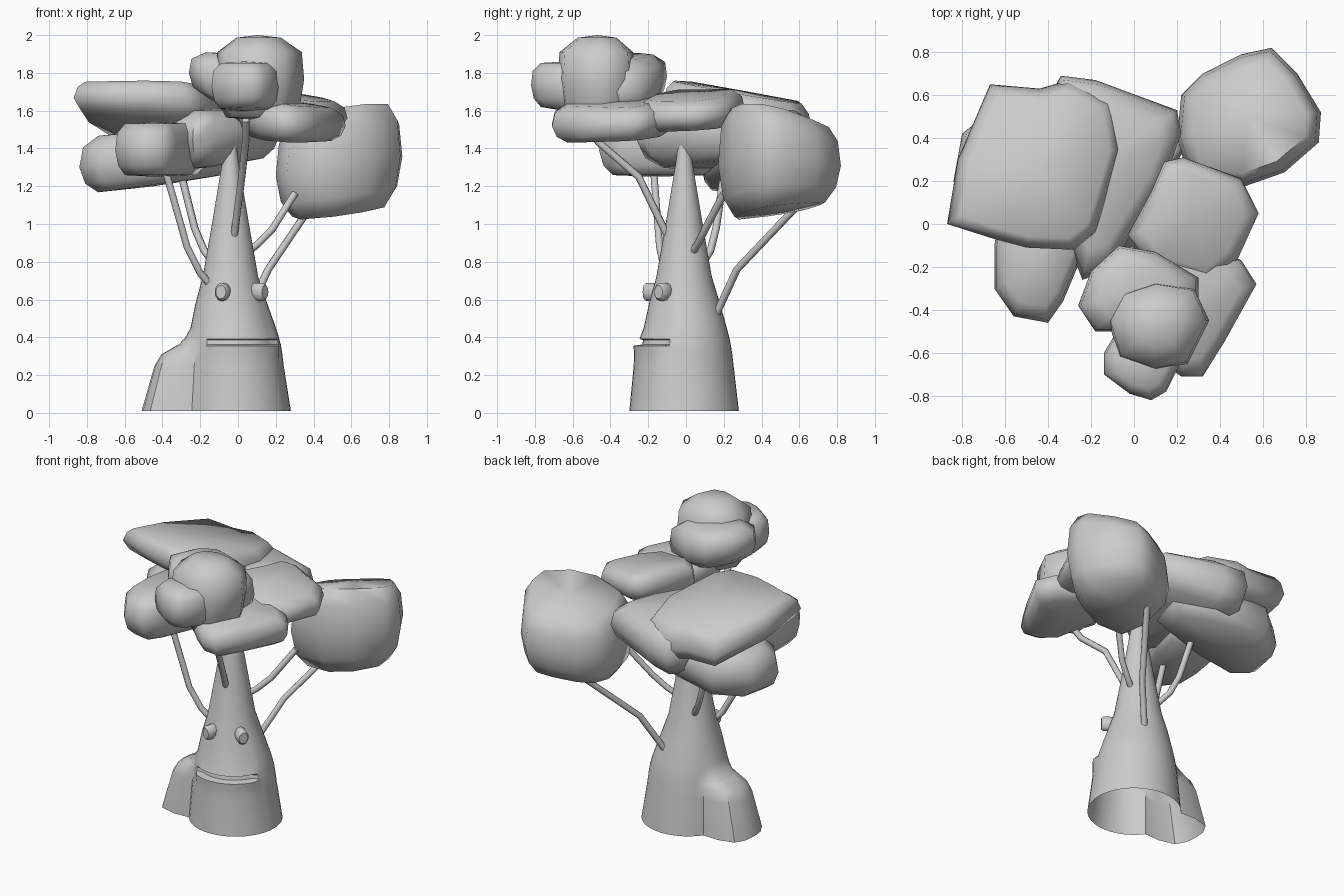
import bpy, bmesh, math
from mathutils import Vector


def finish(name, bm, angle=70):
    bmesh.ops.recalc_face_normals(bm, faces=bm.faces)
    me = bpy.data.meshes.new(name)
    bm.to_mesh(me)
    bm.free()
    ob = bpy.data.objects.new(name, me)
    bpy.context.collection.objects.link(ob)
    bpy.ops.object.select_all(action='DESELECT')
    ob.select_set(True)
    bpy.context.view_layer.objects.active = ob
    bpy.ops.object.shade_smooth_by_angle(angle=math.radians(angle))
    return ob


def bridge(bm, rings):
    for a, b in zip(rings, rings[1:]):
        n = len(a)
        for i in range(n):
            bm.faces.new((a[i], a[(i + 1) % n], b[(i + 1) % n], b[i]))


def clump(name, outline, bottom, top, caps=(0.68, 0.72), tilt_b=(0, 0), tilt_t=(0, 0)):
    """Rounded leaf mass: a plan outline lofted between two tilted planes."""
    bm = bmesh.new()
    n = len(outline)
    c = Vector((sum(p[0] for p in outline) / n, sum(p[1] for p in outline) / n))

    def point(p, s, t):
        d = (Vector(p) - c) * s
        zb = bottom + tilt_b[0] * d.x + tilt_b[1] * d.y
        zt = top + tilt_t[0] * d.x + tilt_t[1] * d.y
        return bm.verts.new((c.x + d.x, c.y + d.y, zb + (zt - zb) * t))

    levels = [(caps[0], 0.03), (0.92, 0.2), (1.0, 0.48), (0.95, 0.8), (caps[1], 0.97)]
    rings = [[point(p, s, t) for p in outline] for s, t in levels]
    bridge(bm, rings)
    for ring, t in ((rings[0], 0), (rings[-1], 1)):
        mid = point(c, 0, t)
        for i in range(n):
            bm.faces.new((ring[i], ring[(i + 1) % n], mid))
    return finish(name, bm, 75)


def branch(name, pts, r=0.02):
    cu = bpy.data.curves.new(name, 'CURVE')
    cu.dimensions = '3D'
    cu.bevel_depth = r
    cu.bevel_resolution = 2
    cu.use_fill_caps = True
    sp = cu.splines.new('POLY')
    sp.points.add(len(pts) - 1)
    for q, p in zip(sp.points, pts):
        q.co = (*p, 1)
    ob = bpy.data.objects.new(name, cu)
    bpy.context.collection.objects.link(ob)


# Trunk: z, axis x, radius, root bulge, mouth offset; open at the bottom
bm = bmesh.new()
N = 40
face_dir = math.radians(-70)
rings = []
for z, ax, r, root, mouth in [
        (0.01, -0.01, 0.29, 0.21, 0), (0.25, -0.02, 0.262, 0.16, 0.005),
        (0.31, -0.02, 0.255, 0.13, 0.01), (0.355, -0.02, 0.248, 0.06, 0.02),
        (0.362, -0.02, 0.247, 0.045, -0.025), (0.385, -0.022, 0.242, 0.03, -0.025),
        (0.392, -0.022, 0.241, 0.02, -0.005), (0.45, -0.025, 0.226, 0, -0.012),
        (0.58, -0.035, 0.19, 0, -0.005), (0.72, -0.04, 0.147, 0, 0),
        (1.0, -0.04, 0.098, 0, 0), (1.32, -0.04, 0.045, 0, 0), (1.5, -0.04, 0.02, 0, 0)]:
    ring = []
    for i in range(N):
        a = 2 * math.pi * i / N
        d_root = abs(a - math.pi)
        d_face = abs(math.remainder(a - face_dir, 2 * math.pi))
        rr = r + root * max(0, 1 - (d_root / 0.55) ** 4)
        if d_face < 0.85:
            rr += mouth
        ring.append(bm.verts.new((ax + rr * math.cos(a), -0.01 + rr * math.sin(a), z)))
    rings.append(ring)
bridge(bm, rings)
bm.faces.new(rings[-1])
finish("trunk", bm, 40)

# Eyes: short stubs pointing outward from the trunk
for side, deg in (("left", -106), ("right", -38)):
    a = math.radians(deg)
    bpy.ops.mesh.primitive_cylinder_add(vertices=10, radius=0.046, depth=0.1)
    eye = bpy.context.object
    eye.name = side + "_eye"
    eye.scale = (1.1, 0.85, 1)
    eye.rotation_euler = (0, math.pi / 2, a)
    eye.location = (-0.03 + 0.17 * math.cos(a), -0.01 + 0.17 * math.sin(a), 0.64)
    bv = eye.modifiers.new("round", 'BEVEL')
    bv.width = 0.012
    bpy.ops.object.shade_smooth_by_angle(angle=math.radians(50))

# Branches
for name, pts in {
    "branch_left_front": [(-0.13, -0.08, 0.66), (-0.2, -0.11, 0.74), (-0.27, -0.14, 0.88), (-0.38, -0.17, 1.27)],
    "branch_left_back": [(-0.12, 0.08, 0.78), (-0.18, 0.13, 0.86), (-0.23, 0.16, 0.98), (-0.3, 0.2, 1.26)],
    "branch_right_front": [(0.02, 0.02, 0.83), (0.1, 0.06, 0.89), (0.18, 0.1, 0.97), (0.3, 0.2, 1.16)],
    "branch_right_back": [(0.04, 0.15, 0.5), (0.16, 0.27, 0.76), (0.43, 0.65, 1.16)],
    "branch_front": [(-0.02, -0.1, 0.94), (0.02, -0.25, 1.25), (0.04, -0.46, 1.43), (0.04, -0.55, 1.55)],
}.items():
    branch(name, pts)

# Leaf masses, left side
clump("leaves_left_top",
      [(-0.87, 0.0), (-0.82, 0.3), (-0.67, 0.65), (-0.44, 0.63), (-0.3, 0.67), (-0.1, 0.58),
       (-0.06, 0.35), (-0.18, -0.04), (-0.28, -0.12), (-0.5, -0.11), (-0.65, -0.07)],
      1.47, 1.71, (0.62, 0.86), (-0.1, -0.25), (-0.03, -0.17))
clump("leaves_left_middle",
      [(-0.24, -0.26), (-0.12, -0.22), (0.14, 0.2), (0.22, 0.42), (0.2, 0.53), (-0.18, 0.67),
       (-0.34, 0.69), (-0.45, 0.5), (-0.38, 0.1)], 1.3, 1.61, (0.75, 0.75), (0.15, 0))
clump("leaves_left_front",
      [(-0.65, -0.1), (-0.65, -0.3), (-0.56, -0.43), (-0.4, -0.46), (-0.33, -0.36),
       (-0.2, -0.05), (-0.15, 0.18), (-0.6, 0.2)], 1.25, 1.54, (0.75, 0.75))
clump("leaves_left_low",
      [(-0.84, 0.2), (-0.74, 0.08), (-0.4, 0.08), (-0.02, 0.15), (0.05, 0.4), (-0.2, 0.55),
       (-0.6, 0.58), (-0.8, 0.42)], 1.2, 1.5, (0.75, 0.75), (0.14, 0), (0.08, 0))

# Leaf mass, right back
clump("leaves_right",
      [(0.22, 0.6), (0.32, 0.7), (0.5, 0.79), (0.64, 0.82), (0.76, 0.7), (0.87, 0.52),
       (0.86, 0.38), (0.7, 0.24), (0.5, 0.17), (0.26, 0.2), (0.2, 0.4)],
      1.06, 1.57, (0.74, 0.8), (0.1, 0.15), (0.22, -0.25))

# Leaf masses, front and crown
clump("leaves_front_back",
      [(-0.03, -0.05), (0.08, 0.15), (0.14, 0.29), (0.23, 0.31), (0.5, 0.21), (0.58, 0.05),
       (0.48, -0.17), (0.35, -0.28), (0.08, -0.2)],
      1.5, 1.69, (0.72, 0.78), (-0.05, 0.06), (-0.15, 0.08))
clump("leaves_front_low",
      [(0.0, -0.3), (0.1, -0.62), (0.22, -0.71), (0.32, -0.71), (0.42, -0.55), (0.57, -0.28),
       (0.5, -0.17), (0.25, -0.05), (0.05, -0.1)],
      1.44, 1.65, (0.74, 0.75), (-0.05, 0.06), (-0.15, 0.05))
clump("leaves_crown_peak",
      [(-0.12, -0.45), (-0.07, -0.62), (0.1, -0.68), (0.25, -0.65), (0.35, -0.45),
       (0.28, -0.3), (0.1, -0.27), (-0.05, -0.32)], 1.55, 2.0, (0.75, 0.5))
clump("leaves_crown_back",
      [(-0.26, -0.38), (-0.2, -0.22), (-0.07, -0.1), (0.1, -0.13), (0.3, -0.25), (0.3, -0.42),
       (0.05, -0.5), (-0.18, -0.5)], 1.62, 1.9, (0.6, 0.65), (-0.25, 0.1), (-0.1, 0))
clump("leaves_crown_front",
      [(-0.14, -0.6), (-0.14, -0.7), (-0.02, -0.79), (0.08, -0.82), (0.15, -0.78), (0.24, -0.6),
       (0.15, -0.45), (-0.05, -0.45)], 1.6, 1.86, (0.7, 0.7), (0, -0.1))
